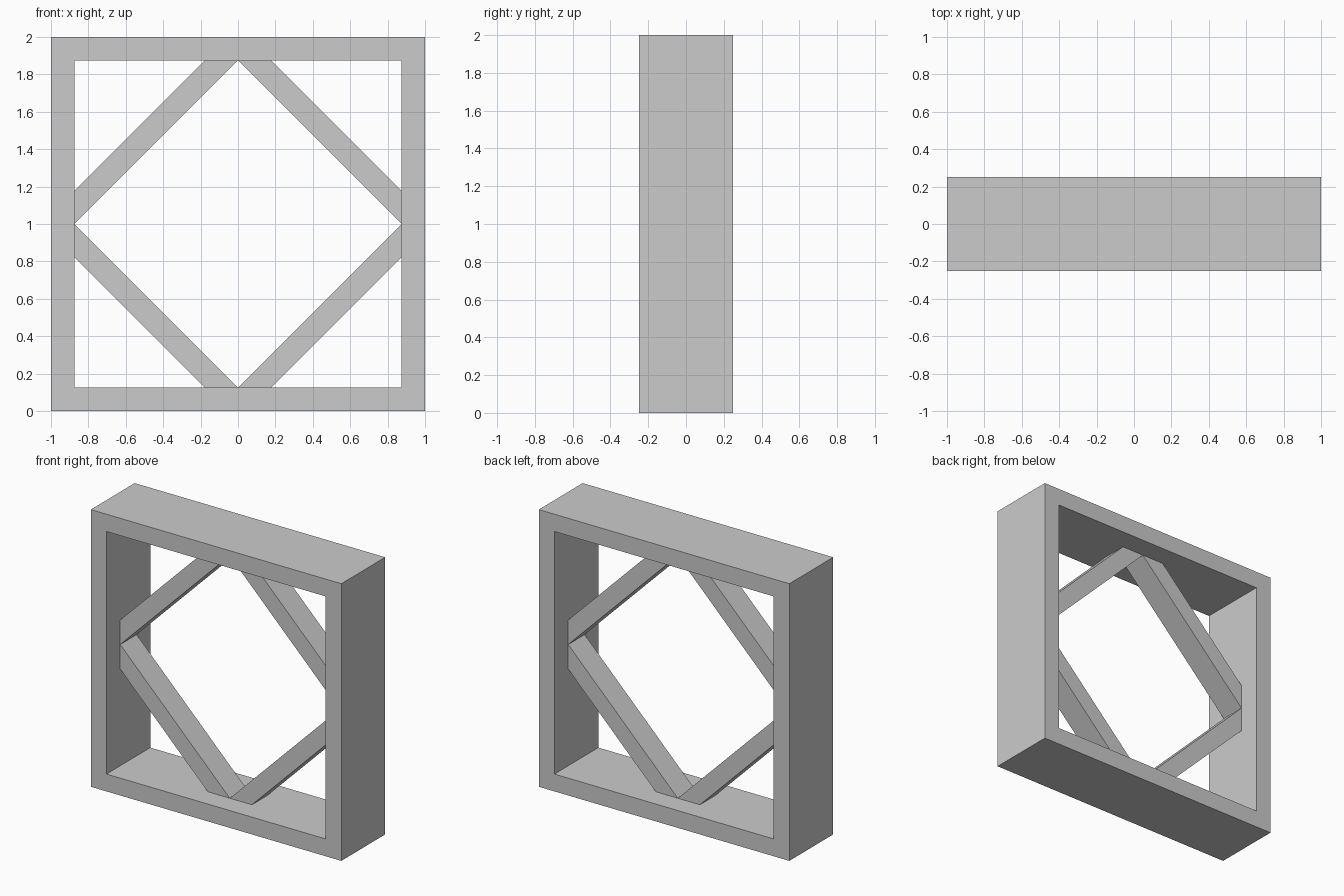
import bpy

if "Cube" in bpy.data.objects:
    bpy.data.objects.remove(bpy.data.objects["Cube"])

OUT, INN, MID = 1.0, 0.875, 1.0      # half outer size, half opening, centre height
BAR = 0.125 * 2 ** 0.5               # brace thickness measured along the frame


def slab(name, points, faces, depth):
    """Flat x-z outline thickened evenly about y = 0."""
    mesh = bpy.data.meshes.new(name)
    mesh.from_pydata([(x, 0, z + MID) for x, z in points], [], faces)
    obj = bpy.data.objects.new(name, mesh)
    bpy.context.collection.objects.link(obj)
    mod = obj.modifiers.new("thickness", 'SOLIDIFY')
    mod.thickness = depth
    mod.offset = 0
    return obj


# Square outer frame
corners = [(-1, -1), (1, -1), (1, 1), (-1, 1)]
ring = [(x * s, z * s) for s in (OUT, INN) for x, z in corners]
slab("outer_frame", ring,
     [(i, (i + 1) % 4, (i + 1) % 4 + 4, i + 4) for i in range(4)], 0.5)

# Four diagonal braces, ends cut flush with the frame opening
brace = [(INN, 0), (INN, BAR), (BAR, INN), (0, INN)]
for vert, sz in (("lower", -1), ("upper", 1)):
    for side, sx in (("left", -1), ("right", 1)):
        pts = [(x * sx, z * sz) for x, z in brace]
        order = (0, 1, 2, 3) if sx * sz > 0 else (3, 2, 1, 0)
        slab(f"{vert}_{side}_brace", pts, [order], 0.1875)
